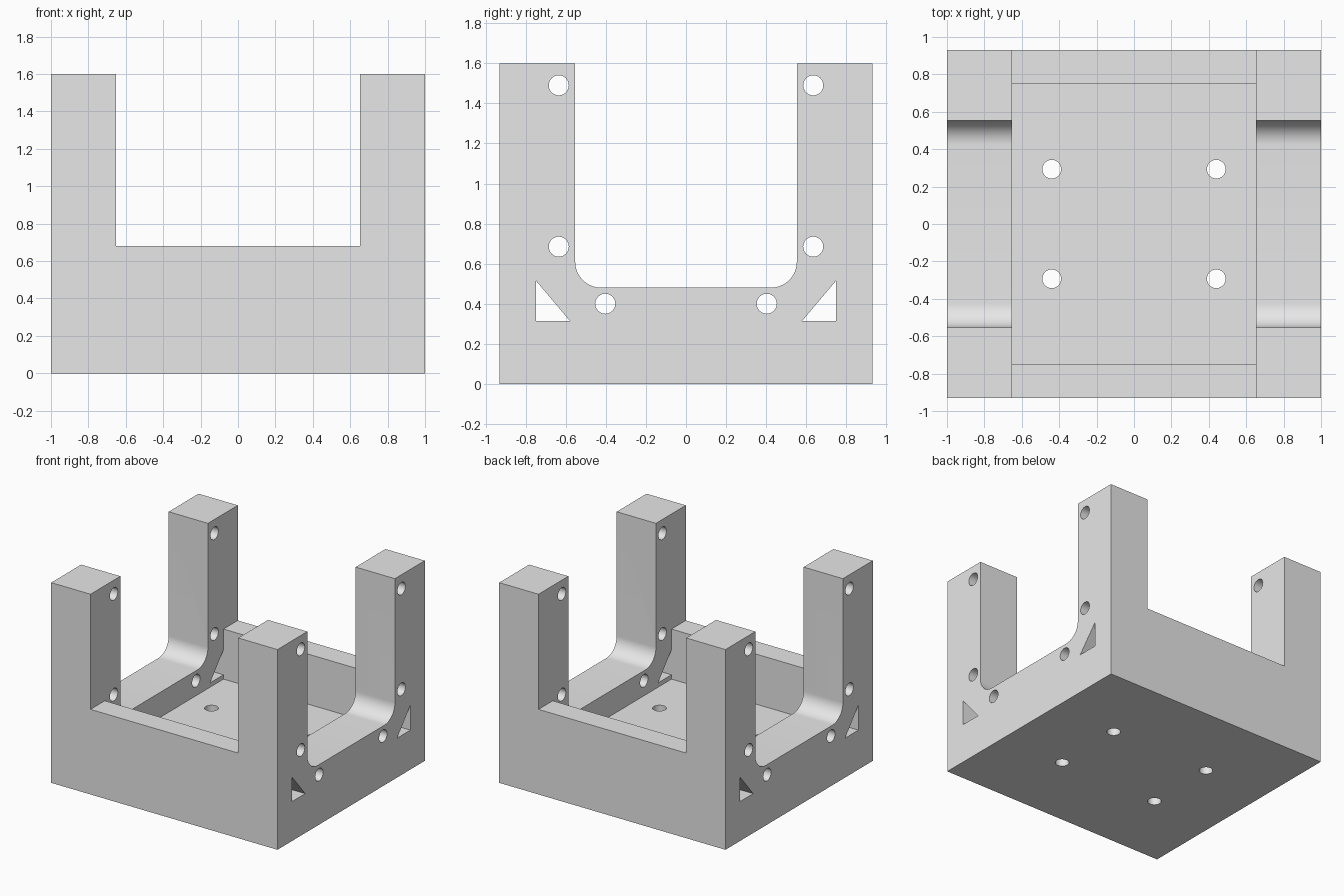
import bpy, bmesh, math

if "Cube" in bpy.data.objects:
    bpy.data.objects.remove(bpy.data.objects["Cube"], do_unlink=True)

grey = bpy.data.materials.new("plain grey")
grey.use_nodes = True
grey.diffuse_color = (0.8, 0.8, 0.8, 1)
grey.node_tree.nodes["Principled BSDF"].inputs["Base Color"].default_value = (0.8, 0.8, 0.8, 1)

WIDTH, DEPTH, HEIGHT = 1.0, 0.93, 1.6      # half width, half depth, full height
INNER_X, INNER_Y = 0.653, 0.75             # half size of the tray
FLOOR, RIM, SADDLE = 0.28, 0.68, 0.48      # floor, end wall and side wall heights
GAP_Y, FILLET = 0.553, 0.13                # side opening and its corner radius
OVER = 0.1                                 # overshoot of the cutters


def make_prism(name, outlines, axis, low, high):
    """Extrude outlines along x (points are y, z) or z (points are x, y)."""
    bm = bmesh.new()
    for outline in outlines:
        place = (lambda a, b: (low, a, b)) if axis == "x" else (lambda a, b: (a, b, low))
        face = bm.faces.new([bm.verts.new(place(a, b)) for a, b in outline])
        moved = bmesh.ops.extrude_face_region(bm, geom=[face])["geom"]
        shift = (high - low, 0, 0) if axis == "x" else (0, 0, high - low)
        bmesh.ops.translate(bm, vec=shift, verts=[v for v in moved if isinstance(v, bmesh.types.BMVert)])
    bmesh.ops.recalc_face_normals(bm, faces=bm.faces)
    mesh = bpy.data.meshes.new(name)
    bm.to_mesh(mesh)
    bm.free()
    mesh.materials.append(grey)
    obj = bpy.data.objects.new(name, mesh)
    bpy.context.collection.objects.link(obj)
    return obj


def rectangle(a, b):
    return [(-a, -b), (a, -b), (a, b), (-a, b)]


def arc(a, b, radius, start, end, steps):
    angles = [math.radians(start + (end - start) * i / steps) for i in range(steps + 1)]
    return [(a + radius * math.cos(t), b + radius * math.sin(t)) for t in angles]


def circle(a, b, radius=0.05):
    return arc(a, b, radius, 0, 360, 32)[:-1]


# Solid block that becomes the tray with four corner posts
frame = make_prism("post_frame", [rectangle(WIDTH, DEPTH)], "z", 0, HEIGHT)

# Tray recess and the opening between the posts above the end walls
recess = make_prism("recess_cutter", [rectangle(INNER_X, INNER_Y)], "z", FLOOR, HEIGHT + OVER)
channel = make_prism("channel_cutter", [rectangle(INNER_X, DEPTH + OVER)], "z", RIM, HEIGHT + OVER)

# Side opening with rounded lower corners
corner_y, corner_z = GAP_Y - FILLET, SADDLE + FILLET
saddle_outline = (arc(-corner_y, corner_z, FILLET, 180, 270, 16)
                  + arc(corner_y, corner_z, FILLET, 270, 360, 16)
                  + [(GAP_Y, HEIGHT + OVER), (-GAP_Y, HEIGHT + OVER)])
saddle = make_prism("saddle_cutter", [saddle_outline], "x", -WIDTH - OVER, WIDTH + OVER)

# Bolt holes and triangular slots through the sides
side_outlines = []
for side in (-1, 1):
    side_outlines += [circle(side * y, z) for y, z in ((0.635, 1.49), (0.635, 0.685), (0.403, 0.4))]
    side_outlines.append([(side * 0.749, 0.315), (side * 0.58, 0.315), (side * 0.749, 0.515)])
side_holes = make_prism("side_hole_cutter", side_outlines, "x", -WIDTH - OVER, WIDTH + OVER)

# Mounting holes through the floor
floor_outlines = [circle(sx * 0.44, sy * 0.293) for sx in (-1, 1) for sy in (-1, 1)]
floor_holes = make_prism("floor_hole_cutter", floor_outlines, "z", -OVER, FLOOR + OVER)

# Cut everything, then remove the cutters
bpy.context.view_layer.objects.active = frame
for cutter in (recess, channel, saddle, side_holes, floor_holes):
    cutter.hide_render = True
    cut = frame.modifiers.new(cutter.name, "BOOLEAN")
    cut.operation = "DIFFERENCE"
    cut.solver = "EXACT"
    cut.object = cutter
    bpy.ops.object.modifier_apply(modifier=cut.name)
    bpy.data.objects.remove(cutter, do_unlink=True)

# Smooth the holes and fillets while the edges stay crisp
bpy.ops.object.select_all(action="DESELECT")
frame.select_set(True)
bpy.ops.object.shade_smooth_by_angle(angle=math.radians(30))
